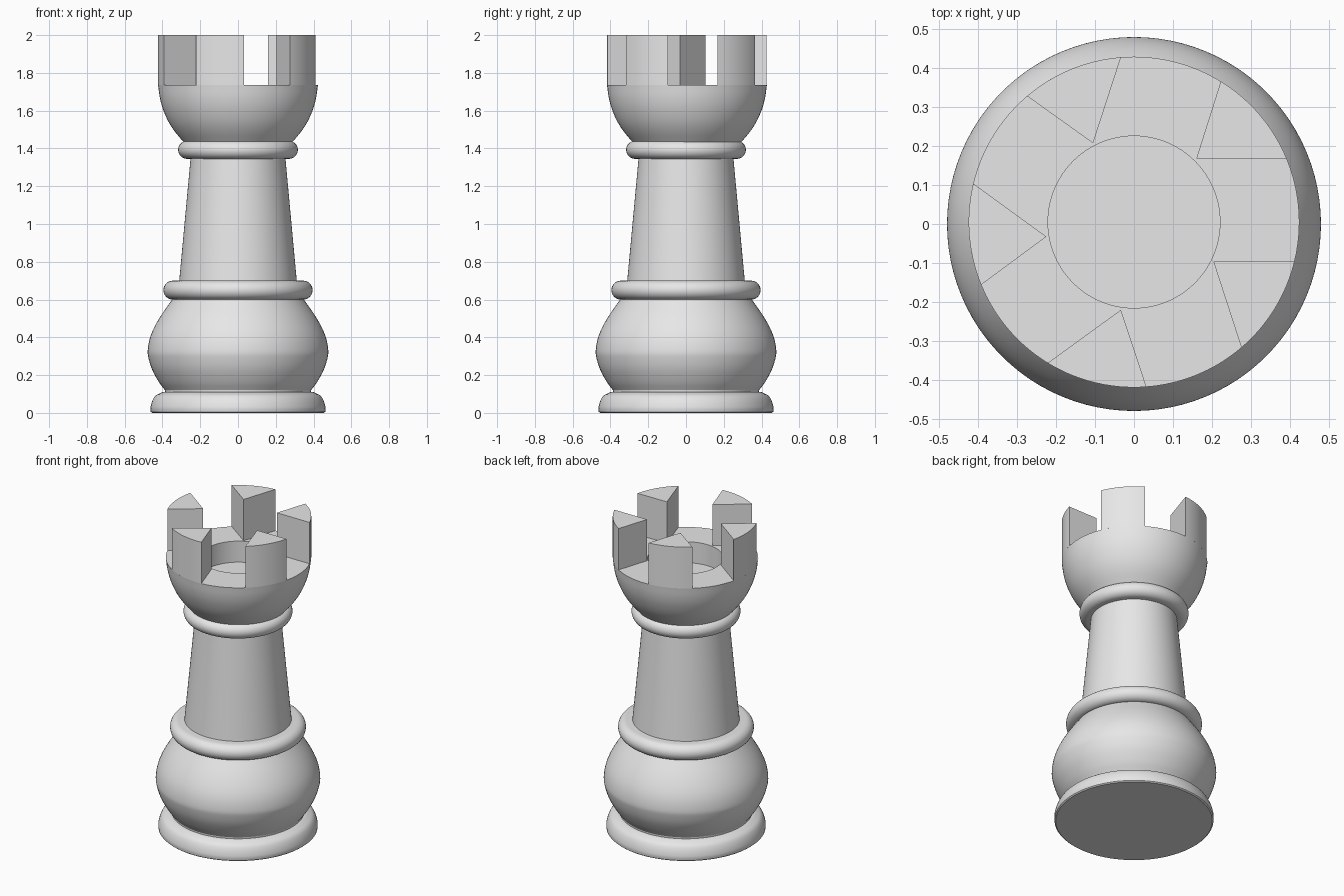
import bpy, bmesh
from math import radians, sin, cos, asin, pi
from mathutils import Vector

cube = bpy.data.objects.get("Cube")
if cube:
    bpy.data.objects.remove(cube, do_unlink=True)

# One plain grey for the whole piece
grey = bpy.data.materials.new("plain_grey")
grey.use_nodes = True
colour = (0.8, 0.8, 0.8, 1)
grey.diffuse_color = colour
grey.node_tree.nodes["Principled BSDF"].inputs["Base Color"].default_value = colour

SEGMENTS = 96


def finish(name, bm, offset_y=0):
    bmesh.ops.recalc_face_normals(bm, faces=bm.faces)
    mesh = bpy.data.meshes.new(name)
    bm.to_mesh(mesh)
    bm.free()
    mesh.materials.append(grey)
    mesh.shade_smooth()
    mesh.set_sharp_from_angle(angle=radians(30))
    obj = bpy.data.objects.new(name, mesh)
    obj.location.y = offset_y
    bpy.context.collection.objects.link(obj)
    return obj


def smooth_curve(points, steps=5):
    """Rounded profile passing through every point."""
    p = [Vector(q) for q in points]
    p = [2 * p[0] - p[1]] + p + [2 * p[-1] - p[-2]]
    out = []
    for a, b, c, d in zip(p, p[1:], p[2:], p[3:]):
        for i in range(steps):
            t = i / steps
            out.append(0.5 * (2 * b + (c - a) * t + (2 * a - 5 * b + 4 * c - d) * t * t
                              + (3 * b - a - 3 * c + d) * t ** 3))
    return out + [p[-2]]


def lathe(name, profile, offset_y=0):
    """Turn a (radius, height) profile, closed on the axis, about z."""
    bm = bmesh.new()
    pts = [(0, profile[0][1])] + [tuple(q) for q in profile] + [(0, profile[-1][1])]
    verts = [bm.verts.new((r, 0, z)) for r, z in pts]
    edges = [bm.edges.new(pair) for pair in zip(verts, verts[1:])]
    bmesh.ops.spin(bm, geom=verts + edges, cent=(0, 0, 0), axis=(0, 0, 1),
                   angle=2 * pi, steps=SEGMENTS, use_duplicate=False)
    bmesh.ops.remove_doubles(bm, verts=bm.verts, dist=0.0002)
    return finish(name, bm, offset_y)


def ring(name, radius, low, high):
    """Collar with a rounded rim."""
    half = (high - low) / 2
    arc = [(radius - half + half * cos(a), low + half + half * sin(a))
           for a in (pi * (i / 16 - 0.5) for i in range(17))]
    lathe(name, arc)


# Foot and rounded base
lathe("foot", [(0.455, 0)] + smooth_curve(
    [(0.462, 0.006), (0.463, 0.03), (0.453, 0.065), (0.435, 0.092), (0.4, 0.11)]))
lathe("base_bulb", [(0.385, 0.1)] + smooth_curve(
    [(0.387, 0.12), (0.42, 0.165), (0.455, 0.23), (0.474, 0.29), (0.478, 0.33),
     (0.468, 0.39), (0.445, 0.45), (0.405, 0.52), (0.345, 0.605)]))

# Shaft between two collars
ring("lower_collar", 0.395, 0.6, 0.7)
lathe("shaft", [(0.312, 0.69), (0.25, 1.36)])
ring("upper_collar", 0.317, 1.345, 1.44)

# Cup with a round well sunk into its flat top
TOP_Y, RIM, FLOOR, TOP = 0.005, 0.423, 1.735, 2.0
lathe("cup", smooth_curve(
    [(0.285, 1.43), (0.335, 1.49), (0.37, 1.545), (0.398, 1.61), (0.414, 1.67), (RIM, FLOOR)])
    + [(0.22, FLOOR), (0.22, 1.6)], TOP_Y)

# Five wedge battlements, separated by straight off-centre slots
SLOT_HIGH, SLOT_LOW = 0.162, 0.1
start = asin(SLOT_HIGH / RIM)
end = radians(72) - asin(SLOT_LOW / RIM)
tip = Vector((0.227 * cos(radians(45.4)), SLOT_HIGH, FLOOR))
for k in range(5):
    bm = bmesh.new()
    outline = [tip]
    for i in range(13):
        a = start + (end - start) * i / 12
        outline.append(Vector((RIM * cos(a), RIM * sin(a), FLOOR)))
    face = bm.faces.new([bm.verts.new(p) for p in outline])
    top = bmesh.ops.extrude_face_region(bm, geom=[face], use_keep_orig=True)
    bmesh.ops.translate(bm, vec=(0, 0, TOP - FLOOR),
                        verts=[v for v in top["geom"] if isinstance(v, bmesh.types.BMVert)])
    finish(f"battlement_{k + 1}", bm, TOP_Y).rotation_euler.z = radians(72 * k)
